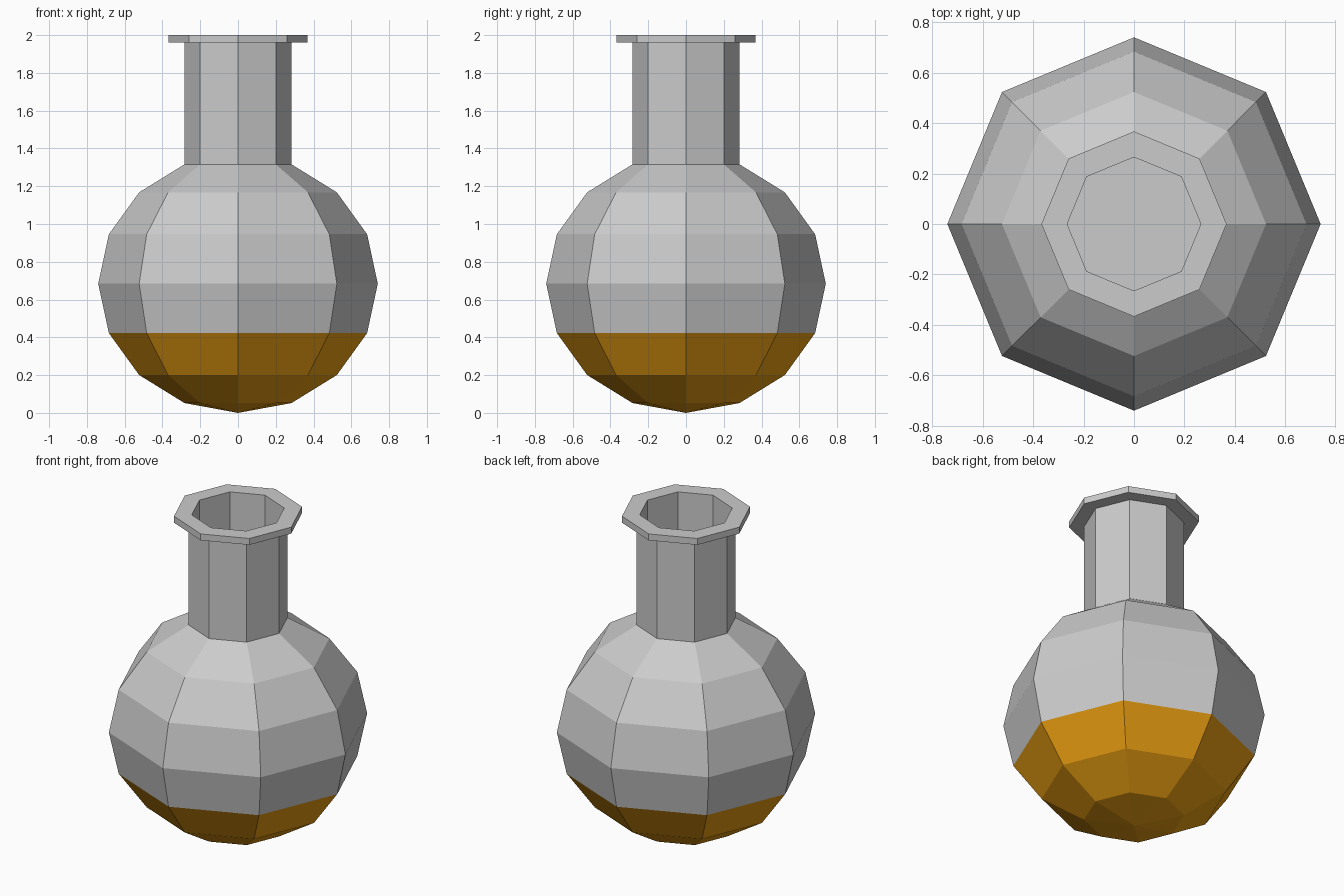
import bpy, bmesh
from math import sin, cos, pi

if "Cube" in bpy.data.objects:
    bpy.data.objects.remove(bpy.data.objects["Cube"])

SIDES = 8
R, H = 0.74, 0.684   # bulb radius and half height


def lathe(name, profile):
    """Revolve (radius, z) points around z; radius 0 makes a single pole vertex."""
    bm = bmesh.new()
    rings = []
    for r, z in profile:
        if r == 0:
            rings.append([bm.verts.new((0, 0, z))] * SIDES)
        else:
            rings.append([bm.verts.new((r * cos(2 * pi * i / SIDES),
                                        r * sin(2 * pi * i / SIDES), z))
                          for i in range(SIDES)])
    for a, b in zip(rings, rings[1:]):
        for i in range(SIDES):
            j = (i + 1) % SIDES
            corners = list(dict.fromkeys((a[i], a[j], b[j], b[i])))
            bm.faces.new(corners)
    mesh = bpy.data.meshes.new(name)
    bm.to_mesh(mesh)
    bm.free()
    obj = bpy.data.objects.new(name, mesh)
    bpy.context.collection.objects.link(obj)
    return obj


def bulb_ring(k):
    """Ring k of 8 on the squashed sphere, counted from the bottom pole."""
    a = pi * k / 8
    return (R * sin(a) if k else 0, H - H * cos(a))


# Liquid-filled lower part of the bulb
liquid = lathe("liquid", [bulb_ring(k) for k in range(4)])
amber = bpy.data.materials.new("amber_liquid")
amber.diffuse_color = (0.8, 0.336, 0.006, 1)
amber.use_nodes = True
amber.node_tree.nodes["Principled BSDF"].inputs["Base Color"].default_value = amber.diffuse_color
liquid.data.materials.append(amber)

# Upper part of the bulb
lathe("bulb", [bulb_ring(k) for k in range(3, 8)])

# Neck with flared lip and hollow bore closed by a flat floor
neck_r, neck_z = bulb_ring(7)
lathe("neck", [(neck_r, neck_z), (neck_r, 1.96), (0.367, 1.96), (0.367, 2.0),
               (0.265, 2.0), (0.265, neck_z), (0, neck_z)])
